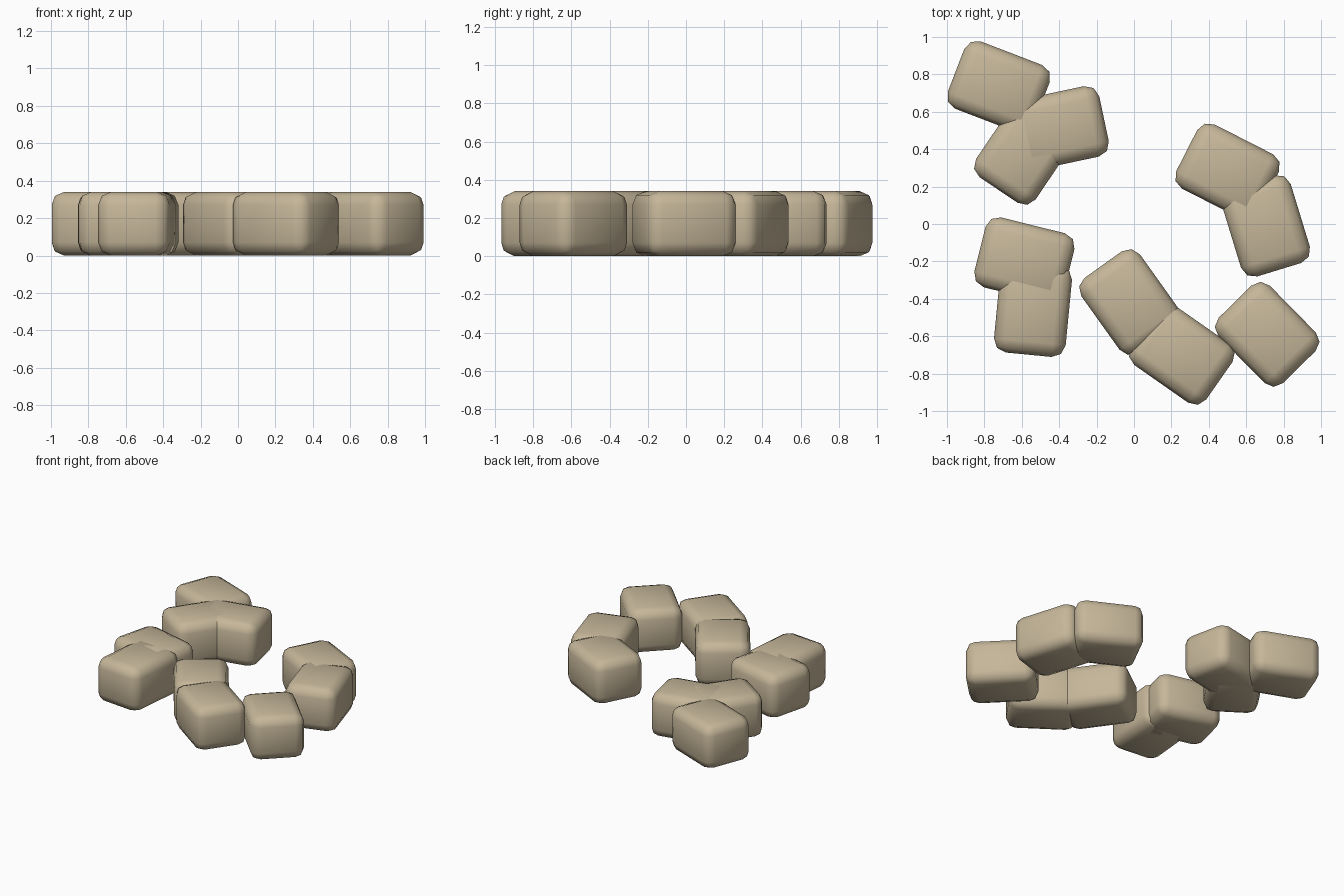
import bpy, math

if "Cube" in bpy.data.objects:
    bpy.data.objects.remove(bpy.data.objects["Cube"])

# One sandstone colour for every block
stone = bpy.data.materials.new("tan stone")
stone.diffuse_color = (0.56, 0.47, 0.32, 1.0)
stone.use_nodes = True
stone.node_tree.nodes["Principled BSDF"].inputs["Base Color"].default_value = stone.diffuse_color

LENGTH, WIDTH, HEIGHT, ROUND = 0.49, 0.385, 0.34, 0.07

# x, y and long-axis angle of each block lying on the ground
BLOCKS = [
    (-0.723, 0.733, -21), (-0.400, 0.512, 12), (-0.587, 0.385, 56),
    (-0.586, -0.194, -14), (-0.540, -0.455, 84.5),
    (-0.023, -0.417, -54.5), (0.256, -0.697, -35),
    (0.500, 0.281, -27), (0.705, -0.010, -73), (0.712, -0.590, -45.5),
]


def rounded_block(name, x, y, angle):
    bpy.ops.mesh.primitive_cube_add(size=1, location=(x, y, HEIGHT / 2))
    ob = bpy.context.object
    ob.name = name
    ob.scale = (LENGTH, WIDTH, HEIGHT)
    bpy.ops.object.transform_apply(location=False, rotation=False, scale=True)
    ob.rotation_euler.z = math.radians(angle)
    bevel = ob.modifiers.new("rounded edges", 'BEVEL')
    bevel.width = ROUND
    bevel.segments = 2
    ob.data.materials.append(stone)
    bpy.ops.object.shade_smooth()
    return ob


# Scattered ring of stone blocks
for i, (x, y, a) in enumerate(BLOCKS, 1):
    rounded_block(f"stone_block_{i}", x, y, a)
